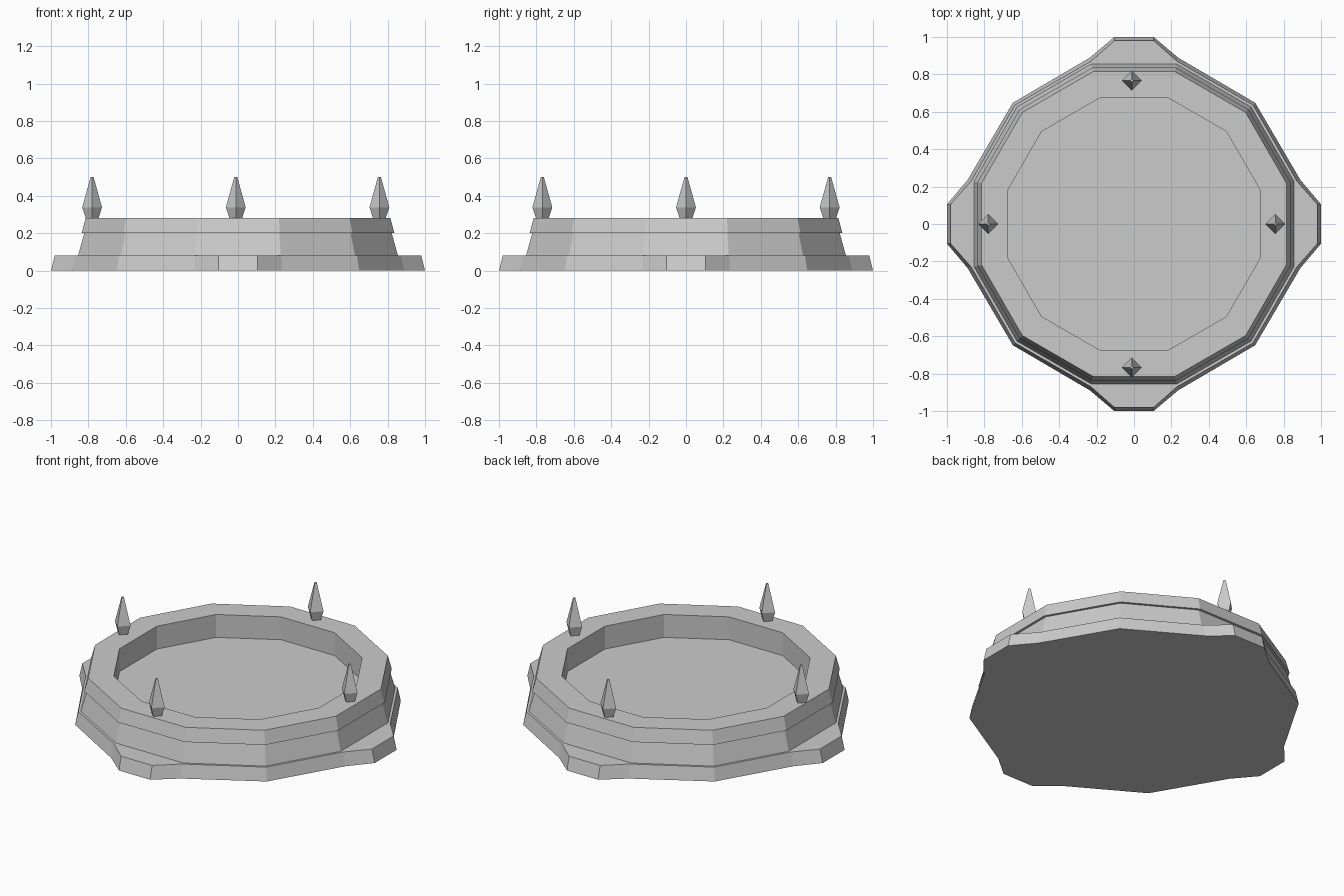
import bpy, bmesh, math

cube = bpy.data.objects.get("Cube")
if cube:
    bpy.data.objects.remove(cube)

stone = bpy.data.materials.new("grey_stone")
stone.use_nodes = True
GREY = (0.6, 0.6, 0.6, 1)
stone.diffuse_color = GREY
stone.node_tree.nodes["Principled BSDF"].inputs["Base Color"].default_value = GREY


def twelve_sided(apothem, z):
    r = apothem / math.cos(math.pi / 12)
    angles = [math.radians(15 + 30 * i) for i in range(12)]
    return [(r * math.cos(a), r * math.sin(a), z) for a in angles]


def loft(name, loops, location=(0, 0, 0)):
    """Bridge a stack of equal loops and cap both ends."""
    bm = bmesh.new()
    rings = [[bm.verts.new(p) for p in loop] for loop in loops]
    n = len(rings[0])
    for low, high in zip(rings, rings[1:]):
        for i in range(n):
            j = (i + 1) % n
            bm.faces.new((low[i], low[j], high[j], high[i]))
    bm.faces.new(rings[0][::-1])
    bm.faces.new(rings[-1])
    bmesh.ops.recalc_face_normals(bm, faces=bm.faces)
    mesh = bpy.data.meshes.new(name)
    bm.to_mesh(mesh)
    bm.free()
    mesh.materials.append(stone)
    obj = bpy.data.objects.new(name, mesh)
    obj.location = location
    bpy.context.collection.objects.link(obj)
    return obj


def plinth_outline(reach, shoulder, corner, z):
    """One quarter of the footing outline, turned around four times."""
    quarter = [(reach, -0.105), (reach, 0.105), shoulder,
               (corner, corner), (shoulder[1], shoulder[0])]
    points = []
    for k in range(4):
        c, s = round(math.cos(k * math.pi / 2)), round(math.sin(k * math.pi / 2))
        points += [(c * x - s * y, s * x + c * y, z) for x, y in quarter]
    return points


# Footing with four projecting feet
loft("footing", [plinth_outline(1.0, (0.89, 0.235), 0.648, 0),
                 plinth_outline(0.98, (0.87, 0.23), 0.636, 0.08)])

# Sloped wall, overhanging rim and sunken floor in one shell
profile = [(0.855, 0.08), (0.822, 0.2), (0.836, 0.2), (0.815, 0.28),
           (0.675, 0.28), (0.675, 0.14)]
loft("basin", [twelve_sided(a, z) for a, z in profile])

# Four pointed spikes on the rim
spike_profile = [(0.034, 0.28), (0.053, 0.338), (0.008, 0.5)]
for side, (x, y) in {"left": (1, 0), "back": (0, 1),
                     "right": (-1, 0), "front": (0, -1)}.items():
    loops = [[(r, 0, z), (0, r, z), (-r, 0, z), (0, -r, z)]
             for r, z in spike_profile]
    loft(side + "_spike", loops, (0.768 * x - 0.012, 0.768 * y, 0))
